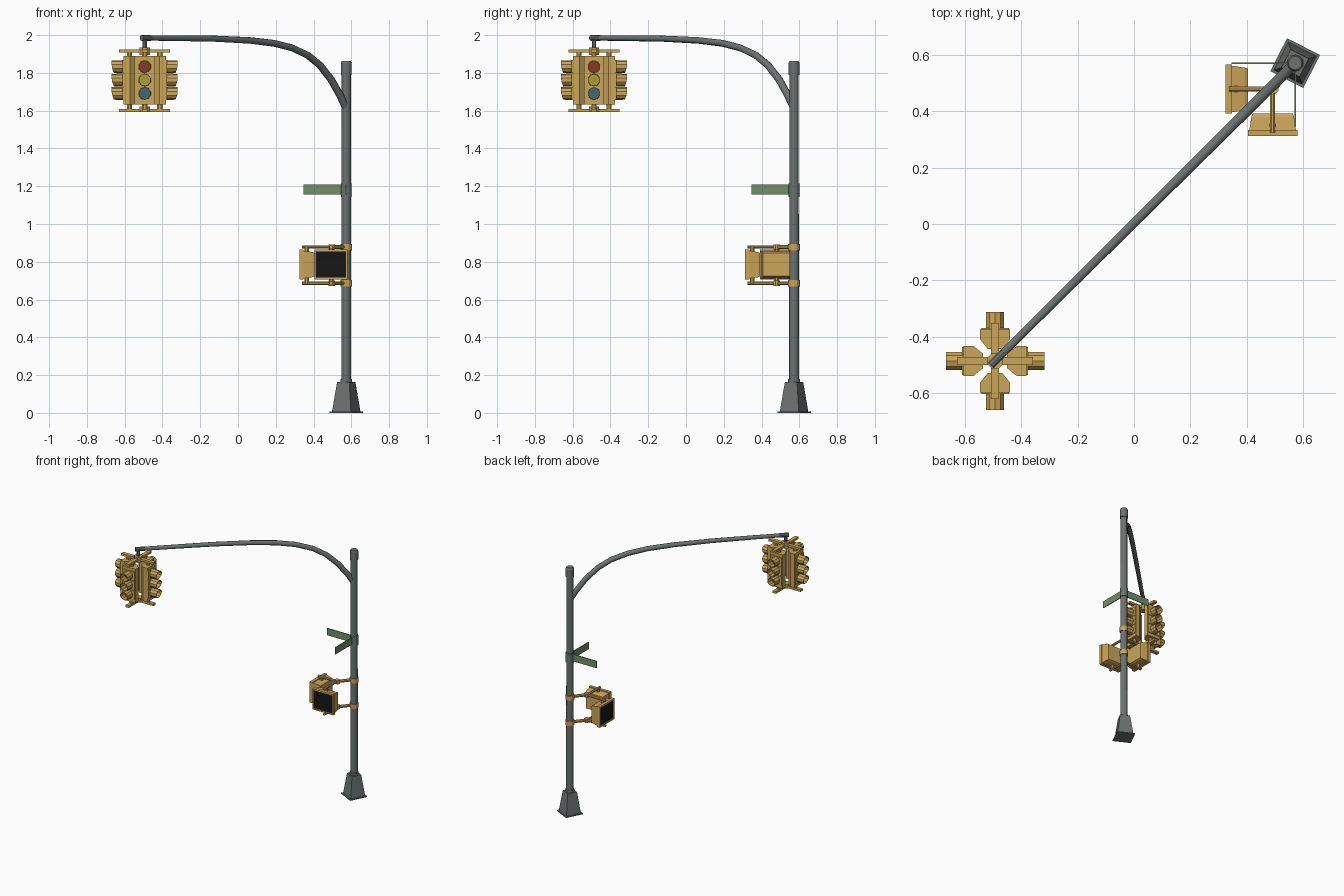
import bpy, bmesh, math
from mathutils import Vector, Matrix

if "Cube" in bpy.data.objects:
    bpy.data.objects.remove(bpy.data.objects["Cube"])


def material(name, rgb):
    m = bpy.data.materials.new(name)
    m.diffuse_color = (*rgb, 1)
    m.use_nodes = True
    m.node_tree.nodes["Principled BSDF"].inputs["Base Color"].default_value = m.diffuse_color
    return m


GREY = material("pole_grey", (0.15, 0.17, 0.165))
GOLD = material("signal_yellow", (0.60, 0.38, 0.10))
GREEN = material("sign_green", (0.17, 0.28, 0.14))
BLACK = material("screen_black", (0.008, 0.008, 0.008))
RED = material("red_lens", (0.24, 0.04, 0.015))
AMBER = material("amber_lens", (0.40, 0.34, 0.03))
TEAL = material("green_lens", (0.06, 0.14, 0.16))
UP = Vector((0, 0, 1))


def loft(name, rings, mat, xf=Matrix(), closed=False, smooth=False):
    """Skin equal-length rings of points; cap the ends, or join last to first."""
    bm = bmesh.new()
    vs = [[bm.verts.new(xf @ Vector(p)) for p in r] for r in rings]
    n = len(vs[0])
    pairs = list(zip(vs, vs[1:])) + ([(vs[-1], vs[0])] if closed else [])
    for a, b in pairs:
        for i in range(n):
            bm.faces.new((a[i], a[(i + 1) % n], b[(i + 1) % n], b[i]))
    if not closed:
        bm.faces.new(vs[0])
        bm.faces.new(vs[-1])
    bmesh.ops.recalc_face_normals(bm, faces=bm.faces)
    for f in bm.faces:
        f.smooth = smooth and len(f.verts) == 4
    me = bpy.data.meshes.new(name)
    bm.to_mesh(me)
    bm.free()
    me.materials.append(mat)
    ob = bpy.data.objects.new(name, me)
    bpy.context.collection.objects.link(ob)
    return ob


def circle(c, axis, r, n, phase=0.5):
    axis = Vector(axis).normalized()
    u = axis.orthogonal() if abs(axis.z) > 0.99 else axis.cross(UP)
    u.normalize()
    w = axis.cross(u)
    return [Vector(c) + r * (math.cos(t) * u + math.sin(t) * w)
            for t in (2 * math.pi * (i + phase) / n for i in range(n))]


def rod(name, a, b, r, mat, xf=Matrix(), n=8, r2=None):
    d = Vector(b) - Vector(a)
    return loft(name, [circle(a, d, r, n), circle(b, d, r2 or r, n)], mat, xf)


def rect(y, w, z0, z1):
    return [(-w / 2, y, z0), (w / 2, y, z0), (w / 2, y, z1), (-w / 2, y, z1)]


def box(name, lo, hi, mat, xf=Matrix()):
    cx = (lo[0] + hi[0]) / 2
    w = hi[0] - lo[0]
    return loft(name, [rect(y, w, lo[2], hi[2]) for y in (lo[1], hi[1])],
                mat, xf @ Matrix.Translation((cx, 0, 0)))


def place(x, y, deg=0):
    return Matrix.Translation((x, y, 0)) @ Matrix.Rotation(math.radians(deg), 4, 'Z')


PX, PY = 0.573, 0.572      # pole axis
HX, HY = -0.494, -0.487    # hanging signal axis
JX, JY = 0.497, 0.480      # pedestrian bracket junction
pole = place(PX, PY)


# Base: plate and tapered pedestal, turned on the pole axis
def square(z, d):
    return [(d * math.cos(math.radians(18 + 90 * i)),
             d * math.sin(math.radians(18 + 90 * i)), z) for i in range(4)]


loft("base_plate", [square(0, 0.093), square(0.008, 0.093)], GREY, pole)
loft("base_pedestal", [square(0.008, 0.079), square(0.163, 0.051)], GREY, pole)

# Pole, foot ring and cap
rod("pole", (0, 0, 0.16), (0, 0, 1.80), 0.026, GREY, pole, 12, 0.024)
rod("pole_foot_ring", (0, 0, 0.16), (0, 0, 0.18), 0.031, GREY, pole, 12)
loft("pole_cap", [circle((0, 0, z), UP, r, 12) for z, r in
                  ((1.79, 0.029), (1.852, 0.029), (1.863, 0.024))], GREY, pole)

# Curved mast arm, swept along the diagonal
path = [(0.0, 1.61), (0.03, 1.68), (0.075, 1.765), (0.13, 1.84), (0.19, 1.893),
        (0.27, 1.933), (0.36, 1.957), (0.48, 1.972), (0.65, 1.981),
        (0.85, 1.984), (1.0, 1.985)]
far = Vector((HX - PX, HY - PY, 0))
pts = [Vector((PX, PY, z)) + far * t for t, z in path]
rings = []
for i, p in enumerate(pts):
    d = pts[min(i + 1, len(pts) - 1)] - pts[max(i - 1, 0)]
    rings.append(circle(p, d, 0.020 - 0.006 * path[i][0], 10))
loft("mast_arm", rings, GREY, smooth=True)
end = pts[-1]
fd = far.normalized()
rod("arm_end_sleeve", end - fd * 0.045, end + fd * 0.022, 0.0155, GREY, n=10)

# Signal hanger and hubs
hang = place(HX, HY)
rod("signal_hanger", (0, 0, 1.925), (0, 0, 1.985), 0.012, GREY, hang)
rod("top_hub", (0, 0, 1.895), (0, 0, 1.935), 0.03, GOLD, hang)
rod("bottom_hub", (0, 0, 1.592), (0, 0, 1.622), 0.03, GOLD, hang)

# Four signal heads, each modelled facing the front
LENSES = ((1.833, RED, "red"), (1.762, AMBER, "amber"), (1.691, TEAL, "green"))
PROFILE = [(-0.054, -0.112), (0.054, -0.112), (0.054, -0.078),
           (0.025, -0.042), (-0.025, -0.042), (-0.054, -0.078)]
for k, side in enumerate(("front", "right", "back", "left")):
    xf = place(HX, HY, 90 * k)
    loft(side + "_signal_body", [[(x, y, z) for x, y in PROFILE]
                                 for z in (1.633, 1.889)], GOLD, xf)
    for z, b0, b1 in ((1.915, 1.885, 1.92), (1.602, 1.60, 1.637)):
        box(side + "_signal_bracket", (-0.014, -0.135, z - 0.008),
            (0.014, 0, z + 0.008), GOLD, xf)
        rod(side + "_signal_stub", (0, -0.08, b0), (0, -0.08, b1), 0.015, GOLD, xf)
    for z, mat, colour in LENSES:
        box(side + "_signal_door", (-0.049, -0.118, z - 0.034),
            (0.049, -0.11, z + 0.034), GOLD, xf)
        rod(side + "_" + colour + "_lens", (0, -0.117, z), (0, -0.122, z),
            0.031, mat, xf, 10)
        # open tunnel visor, a little shorter at the bottom
        tube = []
        for y, r in ((-0.116, 0.034), (-0.175, 0.033), (-0.175, 0.030), (-0.116, 0.030)):
            ring = circle((0, y, z), (0, 1, 0), r, 10)
            if y < -0.15:
                for p in ring:
                    p.y += max(0, z - p.z) * 0.35
            tube.append(ring)
        loft(side + "_" + colour + "_visor", tube, GOLD, xf, closed=True)

# Two street name blades and their collar
rod("sign_collar", (0, 0, 1.142), (0, 0, 1.215), 0.029, GREY, pole, 12)
for k, side in ((0, "front"), (-90, "left")):
    box(side + "_street_sign", (-0.003, -0.226, 1.155), (0.003, -0.02, 1.208),
        GREEN, place(PX, PY, k))

# Pedestrian signal brackets: collar, diagonal link and junction
for z in (0.878, 0.686):
    rod("bracket_collar", (0, 0, z - 0.017), (0, 0, z + 0.017), 0.031, GOLD, pole, 12)
    rod("bracket_link", (PX, PY, z), (JX, JY, z), 0.011, GOLD)
    rod("bracket_junction", (JX, JY, z - 0.014), (JX, JY, z + 0.014), 0.018, GOLD)

# Two pedestrian signals, each modelled facing the front
for k, side in ((0, "front"), (-90, "left")):
    xf = place(JX - 0.004, JY, k)
    for z, s in ((0.878, -1), (0.686, 1)):
        rod(side + "_walk_arm", (0, 0, z), (0, -0.155, z), 0.0095, GOLD, xf)
        rod(side + "_walk_stub", (0, -0.13, z), (0, -0.13, z + s * 0.04), 0.013, GOLD, xf)
    # tapered case with a recessed front
    loft(side + "_walk_case", [
        rect(-0.088, 0.145, 0.724, 0.846), rect(-0.100, 0.152, 0.718, 0.852),
        rect(-0.145, 0.165, 0.712, 0.858), rect(-0.145, 0.175, 0.707, 0.864),
        rect(-0.168, 0.175, 0.707, 0.864), rect(-0.168, 0.159, 0.717, 0.854),
        rect(-0.158, 0.157, 0.718, 0.853)], GOLD, xf)
    box(side + "_walk_screen", (-0.0785, -0.163, 0.7175), (0.0785, -0.156, 0.8535), BLACK, xf)
